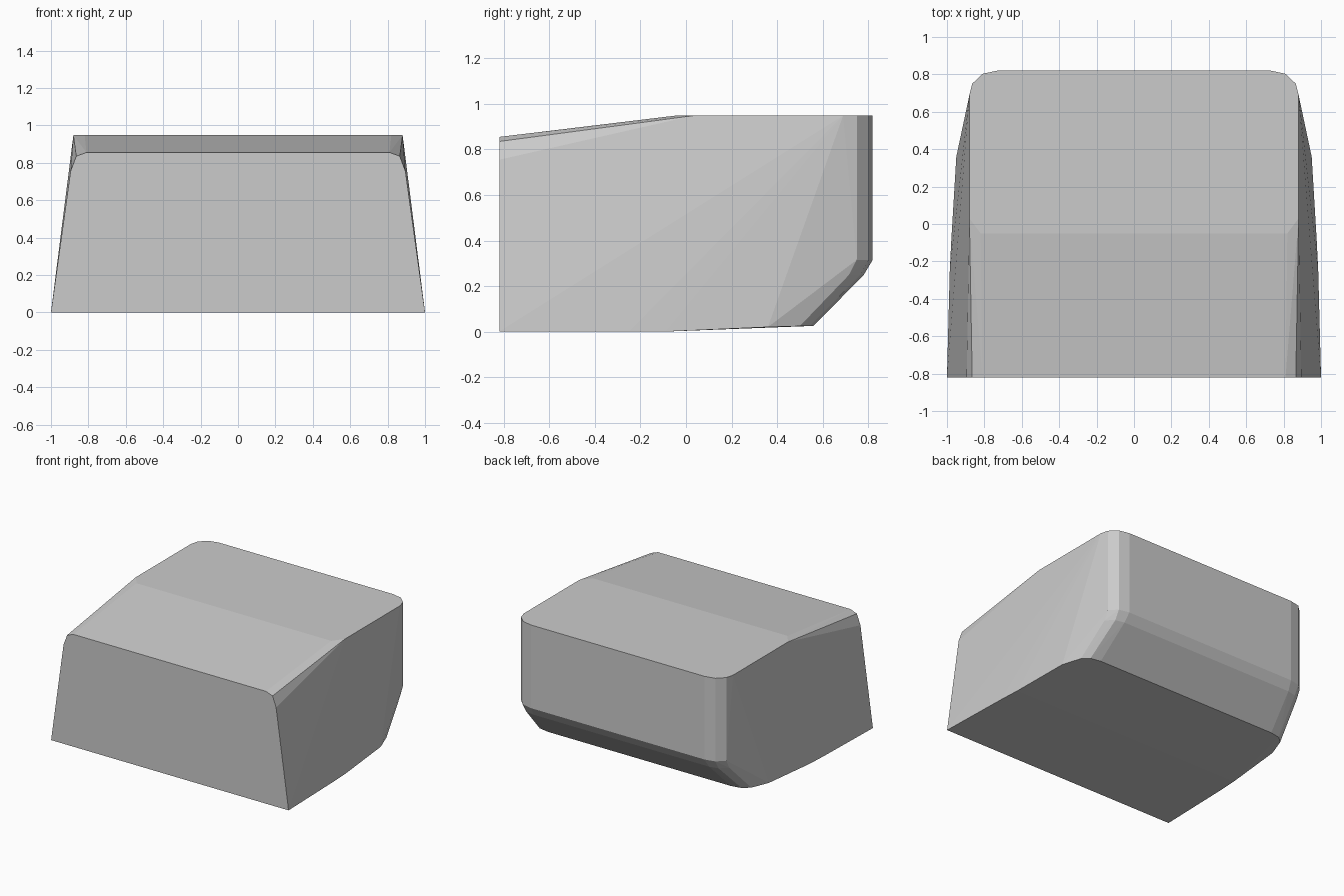
import bpy
import bmesh
from math import radians

cube = bpy.data.objects.get("Cube")
if cube:
    bpy.data.objects.remove(cube, do_unlink=True)

# One flat colour
grey = bpy.data.materials.new("plain_grey")
grey.use_nodes = True
colour = (0.6, 0.6, 0.6, 1)
grey.diffuse_color = colour
grey.node_tree.nodes["Principled BSDF"].inputs["Base Color"].default_value = colour

# Half outlines of the block, each listed from the side towards the middle
front_end = [(1, -0.82, 0), (0.895, -0.82, 0.755), (0.865, -0.82, 0.835), (0.81, -0.82, 0.855)]
top_fold = [(0.88, 0.03, 0.948), (0.82, -0.05, 0.948)]
base_edge = [(0.985, -0.25, 0), (0.977, -0.09, 0), (0.95, 0.36, 0.02),
             (0.9, 0.5, 0.024), (0.85, 0.545, 0.025), (0.77, 0.56, 0.025)]
back_corner = [(0.865, 0.75), (0.81, 0.803), (0.73, 0.82)]
bevel_corner = [(0.865, 0.715), (0.81, 0.765), (0.74, 0.78)]

points = front_end + top_fold + base_edge + [(0.88, 0.69, 0.948)]
points += [(x, y, z) for x, y in back_corner for z in (0.315, 0.948)]
points += [(x, y, 0.248) for x, y in bevel_corner]

# Mirror the outlines and wrap them in a faceted shell
bm = bmesh.new()
for x, y, z in points:
    for side in (-1, 1):
        bm.verts.new((side * x, y, z))
bmesh.ops.convex_hull(bm, input=bm.verts[:])
loose = [v for v in bm.verts if not v.link_faces]
bmesh.ops.delete(bm, geom=loose, context='VERTS')
bmesh.ops.dissolve_limit(bm, angle_limit=radians(0.5), verts=bm.verts[:], edges=bm.edges[:])
bmesh.ops.recalc_face_normals(bm, faces=bm.faces[:])

mesh = bpy.data.meshes.new("rounded_block")
bm.to_mesh(mesh)
bm.free()
mesh.materials.append(grey)
block = bpy.data.objects.new("rounded_block", mesh)
bpy.context.collection.objects.link(block)
